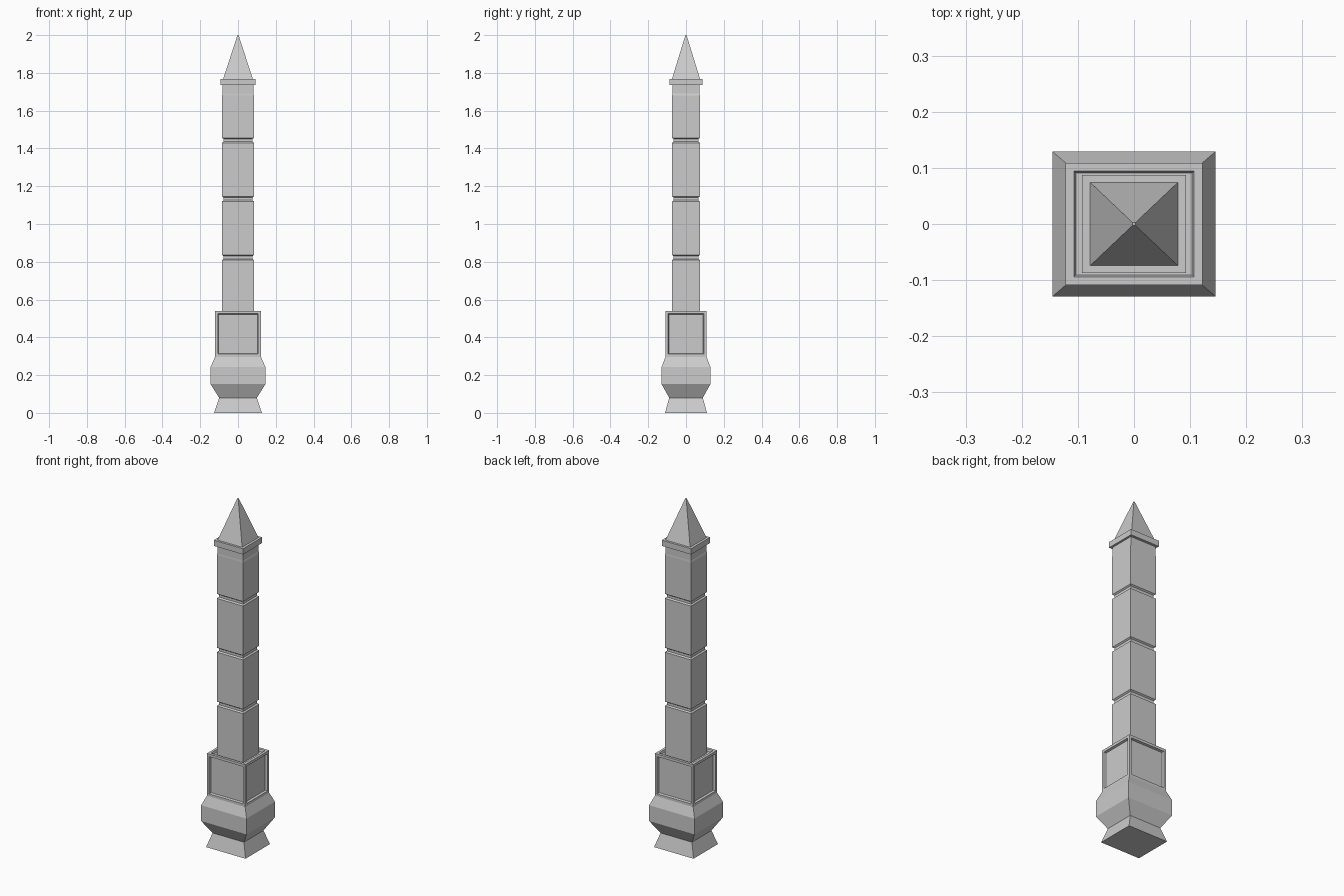
import bpy, bmesh

if "Cube" in bpy.data.objects:
    bpy.data.objects.remove(bpy.data.objects["Cube"])


def loft(name, rings):
    """Stack rectangular sections (half x, half y, z) into a closed solid."""
    bm = bmesh.new()
    loops = []
    for hx, hy, z in rings:
        loops.append([bm.verts.new((sx * hx, sy * hy, z))
                      for sx, sy in ((-1, -1), (1, -1), (1, 1), (-1, 1))])
    for a, b in zip(loops, loops[1:]):
        for i in range(4):
            j = (i + 1) % 4
            bm.faces.new((a[i], a[j], b[j], b[i]))
    bm.faces.new(loops[0][::-1])
    bm.faces.new(loops[-1])
    bm.normal_update()
    return finish(name, bm)


def finish(name, bm):
    mesh = bpy.data.meshes.new(name)
    bm.to_mesh(mesh)
    bm.free()
    obj = bpy.data.objects.new(name, mesh)
    bpy.context.collection.objects.link(obj)
    return obj


# Flared foot, bulging base and square pedestal in one solid
pedestal = loft("pedestal", [
    (0.126, 0.111, 0.0), (0.100, 0.089, 0.08), (0.145, 0.129, 0.152),
    (0.145, 0.129, 0.243), (0.122, 0.109, 0.296), (0.122, 0.109, 0.54)])

# Recessed panels on the four pedestal sides and its top
bm = bmesh.new()
bm.from_mesh(pedestal.data)
panels = [f for f in bm.faces if f.calc_center_median().z > 0.35]
bmesh.ops.inset_individual(bm, faces=panels, thickness=0.021, depth=0)
bmesh.ops.inset_individual(bm, faces=panels, thickness=0.005, depth=-0.012)
bm.to_mesh(pedestal.data)
bm.free()

# Shaft with three grooves and a slightly drawn-in top
SX, SY, DEPTH = 0.084, 0.073, 0.008
rings = [(SX, SY, 0.52)]
for z in (0.81, 1.12, 1.43):
    rings += [(SX, SY, z), (SX - DEPTH, SY - DEPTH, z + 0.006),
              (SX - DEPTH, SY - DEPTH, z + 0.02), (SX, SY, z + 0.026)]
rings += [(SX, SY, 1.68), (0.081, 0.072, 1.69), (0.081, 0.072, 1.74)]
loft("shaft", rings)

# Collar slab under the spire
loft("collar", [(0.093, 0.087, 1.735), (0.093, 0.087, 1.768)])

# Pyramid spire with a tiny flat tip
loft("spire", [(0.079, 0.075, 1.766), (0.003, 0.003, 2.0)])
